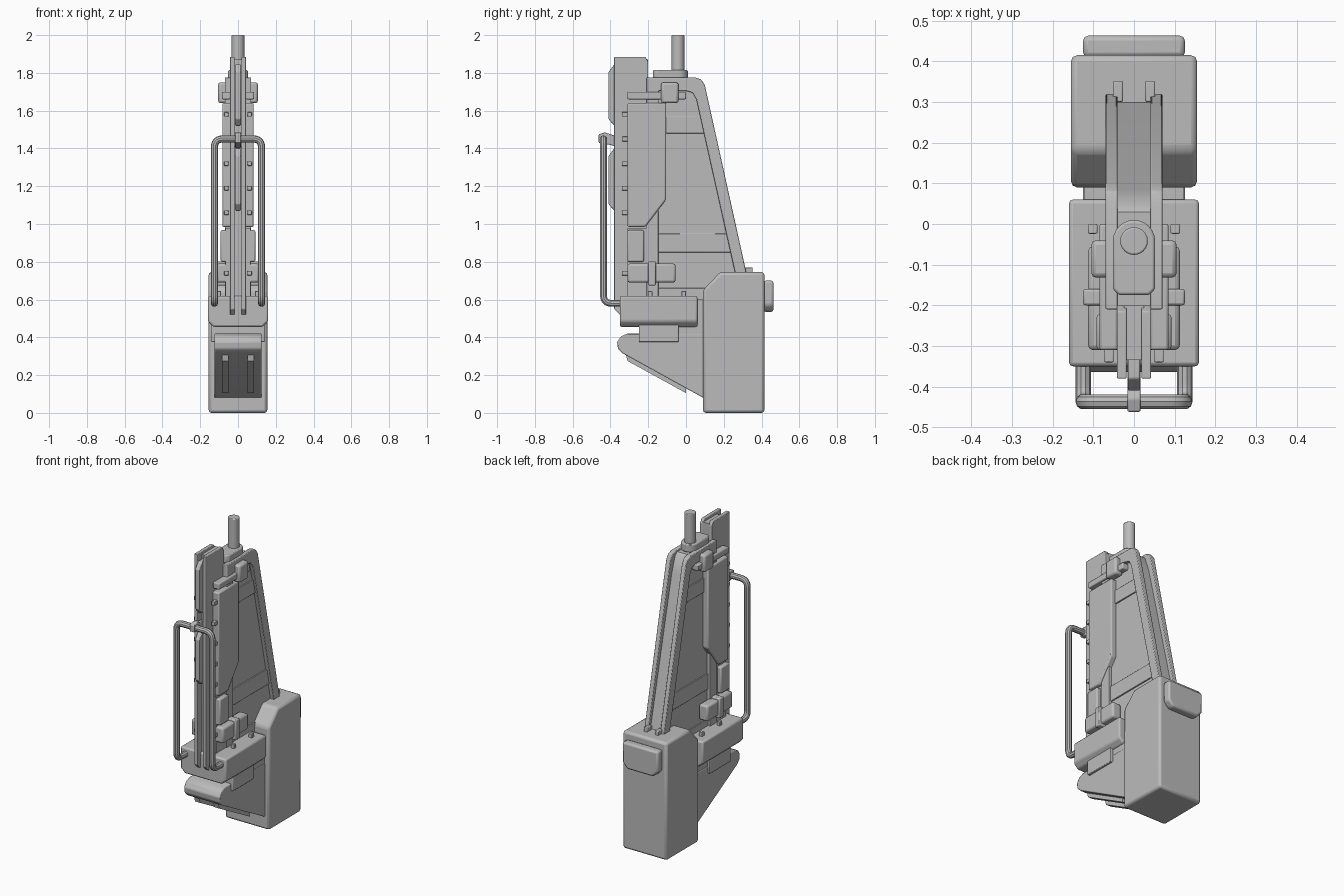
import bpy, bmesh, math
from mathutils import Vector

old = bpy.data.objects.get("Cube")
if old:
    bpy.data.objects.remove(old, do_unlink=True)

grey = bpy.data.materials.new("matte_grey")
grey.use_nodes = True
COLOR = (0.5, 0.5, 0.5, 1)
grey.diffuse_color = COLOR
grey.node_tree.nodes["Principled BSDF"].inputs["Base Color"].default_value = COLOR


def finish(name, bm, bevel=0.0, segments=2):
    bmesh.ops.recalc_face_normals(bm, faces=bm.faces)
    mesh = bpy.data.meshes.new(name)
    bm.to_mesh(mesh)
    bm.free()
    mesh.materials.append(grey)
    ob = bpy.data.objects.new(name, mesh)
    bpy.context.collection.objects.link(ob)
    bpy.ops.object.select_all(action='DESELECT')
    ob.select_set(True)
    bpy.context.view_layer.objects.active = ob
    if bevel:
        mod = ob.modifiers.new("bevel", 'BEVEL')
        mod.width, mod.segments = bevel, segments
        mod.limit_method, mod.angle_limit = 'ANGLE', math.radians(30)
    bpy.ops.object.shade_smooth_by_angle(angle=math.radians(35))
    return ob


def extrude(name, points, offset, bevel=0.0):
    """Face through the points, extruded along the offset."""
    bm = bmesh.new()
    face = bm.faces.new([bm.verts.new(p) for p in points])
    new = bmesh.ops.extrude_face_region(bm, geom=[face])["geom"]
    verts = [v for v in new if isinstance(v, bmesh.types.BMVert)]
    bmesh.ops.translate(bm, verts=verts, vec=offset)
    return finish(name, bm, bevel)


def side(name, profile, x0, x1, bevel=0.0):
    """Side profile in (y, z), extruded across x."""
    return extrude(name, [(x0, y, z) for y, z in profile], (x1 - x0, 0, 0), bevel)


def box(name, x0, x1, y0, y1, z0, z1, bevel=0.0):
    return side(name, [(y0, z0), (y1, z0), (y1, z1), (y0, z1)], x0, x1, bevel)


def rounded_path(points, radius, steps=6):
    """Replace each inner corner with a small curve."""
    pts = [Vector(p) for p in points]
    out = [pts[0]]
    for a, b, c in zip(pts, pts[1:], pts[2:]):
        p, q = b + (a - b).normalized() * radius, b + (c - b).normalized() * radius
        for i in range(steps + 1):
            t = i / steps
            out.append(p * (1 - t) ** 2 + b * 2 * t * (1 - t) + q * t * t)
    return out + [pts[-1]]


def tube(name, points, radius):
    cu = bpy.data.curves.new(name, 'CURVE')
    cu.dimensions = '3D'
    cu.bevel_depth, cu.bevel_resolution, cu.use_fill_caps = radius, 3, True
    sp = cu.splines.new('POLY')
    sp.points.add(len(points) - 1)
    for p, v in zip(sp.points, points):
        p.co = (*v, 1)
    cu.materials.append(grey)
    ob = bpy.data.objects.new(name, cu)
    bpy.context.collection.objects.link(ob)
    bpy.ops.object.select_all(action='DESELECT')
    ob.select_set(True)
    bpy.context.view_layer.objects.active = ob
    bpy.ops.object.convert(target='MESH')
    bpy.ops.object.shade_smooth_by_angle(angle=math.radians(35))


# Rear housing and its back plate
side("rear_housing", [(0.09, 0), (0.415, 0), (0.415, 0.745), (0.18, 0.745), (0.09, 0.65)],
     -0.155, 0.155, 0.015)
extrude("back_plate", [(-0.125, 0.41, 0.70), (0.125, 0.41, 0.70), (0.125, 0.41, 0.57),
                       (0.09, 0.41, 0.535), (-0.09, 0.41, 0.535), (-0.125, 0.41, 0.57)],
        (0, 0.053, 0), 0.012)

# Nose wedge below the front block
side("nose_wedge", [(0.1, 0.42), (-0.31, 0.42), (-0.345, 0.405), (-0.365, 0.375),
                    (-0.36, 0.34), (-0.335, 0.315), (0.1, 0.075)], -0.125, 0.125, 0.006)
box("wedge_mount", -0.14, 0.14, -0.25, -0.04, 0.375, 0.47, 0.004)
box("core_link", -0.123, 0.123, -0.04, 0.1, 0.4, 0.6)

# Front block with chamfered lower edges
extrude("front_block", [(-0.16, -0.35, 0.62), (0.16, -0.35, 0.62), (0.16, -0.35, 0.485),
                        (0.13, -0.35, 0.455), (-0.13, -0.35, 0.455), (-0.16, -0.35, 0.485)],
        (0, 0.41, 0), 0.01)

# Tapered fin: recessed web, with raised frames and bands on both sides
side("fin_web", [(-0.21, 0.58), (0.1, 0.58), (0.3, 0.74), (0.085, 1.65), (0.05, 1.75),
                 (0.03, 1.765), (-0.21, 1.765)], -0.046, 0.046)
frame = [(-0.21, 1.775), (0.05, 1.775), (0.08, 1.765), (0.1, 1.735), (0.32, 0.74), (0.26, 0.74),
         (0.055, 1.66), (0.035, 1.695), (0.0, 1.705), (-0.145, 1.705), (-0.145, 0.6), (-0.21, 0.6)]

# Front mast core
box("mast_core", -0.025, 0.025, -0.335, -0.2, 0.53, 1.87)

for s, label in ((1, "left"), (-1, "right")):
    def part(name, x0, x1, *rest):
        box(label + "_" + name, s * x0, s * x1, *rest)

    side(label + "_fin_frame", frame, s * 0.04, s * 0.07, 0.004)
    for i, (z0, z1) in enumerate(((1.48, 1.57), (0.85, 0.95), (0.58, 0.66))):
        y1 = 0.3 - (z1 - 0.74) * 0.222 - 0.01
        part(f"fin_band_{i}", 0.04, 0.054, -0.15, min(y1, 0.24), z0, z1, 0.003)

    # Mast rail and side armour
    side(label + "_mast_rail", [(-0.38, 0.55), (-0.35, 0.52), (-0.2, 0.52), (-0.2, 1.86),
                                (-0.215, 1.885), (-0.38, 1.885)], s * 0.018, s * 0.042, 0.003)
    side(label + "_side_armour", [(-0.31, 1.64), (-0.105, 1.64), (-0.105, 1.13),
                                  (-0.215, 0.985), (-0.31, 0.985)], s * 0.03, s * 0.083, 0.008)
    side(label + "_lower_armour", [(-0.31, 0.98), (-0.2, 0.98), (-0.2, 0.6), (-0.31, 0.6)],
         s * 0.03, s * 0.065)
    for i, z in enumerate((1.58, 1.45, 1.32, 1.19, 1.06, 0.74)):
        part(f"rivet_{i}", 0.05, 0.073, -0.34, -0.3, z - 0.012, z + 0.012, 0.003)

    # Equipment on each side
    part("small_box", 0.05, 0.092, -0.31, -0.222, 0.8, 0.967, 0.008)
    part("canister", 0.05, 0.113, -0.31, -0.055, 0.69, 0.79, 0.012)
    part("canister_strap", 0.05, 0.125, -0.2, -0.16, 0.675, 0.802, 0.006)
    part("upper_rod", 0.04, 0.085, -0.31, 0.0, 1.66, 1.7, 0.006)
    part("upper_clip", 0.05, 0.105, -0.132, -0.04, 1.64, 1.75, 0.012)
    for i, y in enumerate((-0.19, -0.012)):
        part(f"block_lug_{i}", 0.09, 0.113, y - 0.012, y + 0.012, 0.61, 0.645, 0.003)
    part("rear_lug", 0.027, 0.052, 0.30, 0.352, 0.735, 0.77, 0.004)

    # Skid rail under the wedge
    side(label + "_wedge_skid", [(-0.32, 0.315), (-0.31, 0.275), (0.0, 0.105), (0.0, 0.14)],
         s * 0.05, s * 0.085)

# Blades in the mast slot
for i, (z0, z1) in enumerate(((1.07, 1.40), (1.52, 1.845))):
    side(f"mast_blade_{i}", [(-0.32, z0), (-0.38, z0), (-0.41, z0 + 0.035),
                             (-0.41, z1 - 0.04), (-0.38, z1), (-0.32, z1)], -0.015, 0.015, 0.004)

# Tubular guard handle
half = [(0.125, -0.33, 0.58), (0.125, -0.437, 0.58), (0.125, -0.437, 1.45)]
loop = half + [(-x, y, z) for x, y, z in reversed(half)]
tube("guard_handle", rounded_path(loop, 0.045), 0.019)
side("handle_bracket", [(-0.462, 1.43), (-0.43, 1.425), (-0.32, 1.4), (-0.32, 1.45),
                        (-0.43, 1.485), (-0.462, 1.475)], -0.016, 0.016, 0.004)

# Top cap with rounded back, and the post
outline = [(0.052 * math.cos(a), -0.042 + 0.052 * math.sin(a))
           for a in (math.pi * i / 12 for i in range(13))]
outline += [(-0.052, -0.16), (-0.037, -0.175), (0.037, -0.175), (0.052, -0.16)]
extrude("top_cap", [(x, y, 1.765) for x, y in outline], (0, 0, 0.05), 0.006)
post = [(0.034 * math.cos(a), -0.042 + 0.034 * math.sin(a), 1.8)
        for a in (math.tau * i / 24 for i in range(24))]
extrude("top_post", post, (0, 0, 0.2), 0.004)
